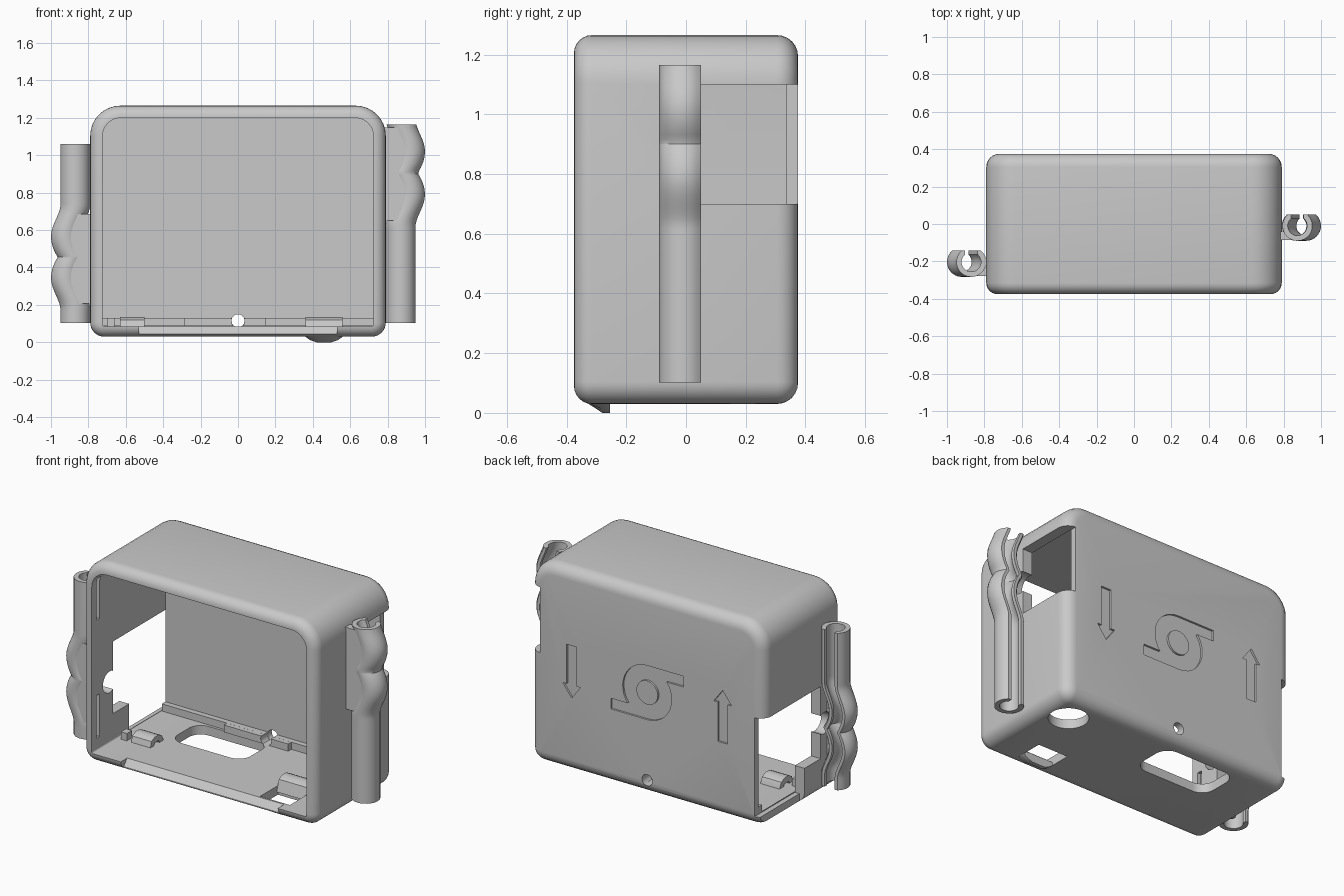
import bpy, bmesh, math

if "Cube" in bpy.data.objects:
    bpy.data.objects.remove(bpy.data.objects["Cube"])

grey = bpy.data.materials.new("warm_grey")
grey.diffuse_color = (0.585, 0.585, 0.585, 1)
grey.use_nodes = True
grey.node_tree.nodes["Principled BSDF"].inputs["Base Color"].default_value = grey.diffuse_color


def finish(name, bm):
    bmesh.ops.recalc_face_normals(bm, faces=bm.faces)
    me = bpy.data.meshes.new(name)
    bm.to_mesh(me)
    bm.free()
    me.materials.append(grey)
    ob = bpy.data.objects.new(name, me)
    bpy.context.collection.objects.link(ob)
    return ob


def loft(name, rings):
    """Closed solid through a list of equally long point rings."""
    bm = bmesh.new()
    vs = [[bm.verts.new(p) for p in r] for r in rings]
    n = len(rings[0])
    for a, b in zip(vs, vs[1:]):
        for i in range(n):
            j = (i + 1) % n
            bm.faces.new((a[i], a[j], b[j], b[i]))
    bm.faces.new(vs[0])
    bm.faces.new(vs[-1])
    return finish(name, bm)


def rounded(u0, u1, v0, v1, r_low, r_high, seg=8):
    pts = []
    for u, v, su, sv, a0 in ((u1, v1, -1, -1, 0), (u0, v1, 1, -1, 90),
                             (u0, v0, 1, 1, 180), (u1, v0, -1, 1, 270)):
        r = r_high if sv < 0 else r_low
        for k in range(seg + 1):
            a = math.radians(a0 + 90 * k / seg)
            pts.append((u + su * r + r * math.cos(a), v + sv * r + r * math.sin(a)))
    return pts


def prism(name, pts, lo, hi, axis):
    """Extrude a 2D outline along x, y or z."""
    place = {"x": lambda u, v, w: (w, u, v), "y": lambda u, v, w: (u, w, v),
             "z": lambda u, v, w: (u, v, w)}[axis]
    return loft(name, [[place(u, v, w) for u, v in pts] for w in (lo, hi)])


def box(name, x0, x1, y0, y1, z0, z1):
    return prism(name, [(x0, y0), (x1, y0), (x1, y1), (x0, y1)], z0, z1, "z")


def circle(u, v, r, n=32):
    return [(u + r * math.cos(2 * math.pi * i / n), v + r * math.sin(2 * math.pi * i / n))
            for i in range(n)]


def boolean(target, tool, op="DIFFERENCE"):
    m = target.modifiers.new("cut", "BOOLEAN")
    m.operation, m.object, m.solver = op, tool, "EXACT"
    bpy.context.view_layer.objects.active = target
    bpy.ops.object.modifier_apply(modifier=m.name)
    bpy.data.objects.remove(tool, do_unlink=True)


# Outer housing with rounded rims
rings = []
for side, B in ((-1, 0.06), (1, 0.07)):
    steps = [math.radians(90 * k / 6) for k in range(7)]
    for a in (steps if side < 0 else steps[::-1]):
        d = B * (1 - math.sin(a))
        y = side * (0.375 - B + B * math.cos(a))
        rings.append([(u, y, v) for u, v in rounded(-0.79 + d, 0.79 - d, 0.03 + d, 1.265 - d,
                                                    0.075 - d, 0.16 - d)])
housing = loft("housing", rings)

# Open front, lower lip notch and lid grooves
boolean(housing, prism("c", rounded(-0.725, 0.725, 0.085, 1.2, 0.01, 0.1), -0.5, 0.335, "y"))
boolean(housing, prism("c", [(-0.5, 0.045), (-0.345, 0.045), (-0.30, 0.1), (-0.5, 0.1)],
                       -0.53, 0.53, "x"))
for s in (-1, 1):
    for z in (0.16, 0.88):
        boolean(housing, box("c", s * 0.745, s * 0.7, -0.33, -0.30, z, z + 0.26))

# Side openings, running out through the back corners
boolean(housing, box("c", 0.724, 0.9, 0.01, 0.5, 0.70, 1.10))
boolean(housing, box("c", -0.9, -0.724, -0.17, 0.5, 0.25, 0.69))
boolean(housing, box("c", -0.9, -0.724, -0.015, 0.5, 0.086, 0.26))
boolean(housing, box("c", -0.9, -0.755, -0.015, 0.5, 0.0, 0.10))

# Round cable passages behind the clips
boolean(housing, prism("c", circle(-0.01, 0.90, 0.065), 0.70, 0.9, "x"))
boolean(housing, prism("c", circle(-0.203, 0.455, 0.065), -0.9, -0.70, "x"))

# Floor openings
boolean(housing, prism("c", circle(0.62, 0.19, 0.11), 0, 0.2, "z"))
boolean(housing, prism("c", rounded(-0.475, 0.015, 0.02, 0.285, 0.08, 0.08), 0, 0.2, "z"))
boolean(housing, box("c", 0.36, 0.56, -0.30, -0.13, 0, 0.2))

# Screw hole, and the ledge in front of it with its own matching gap
boolean(housing, prism("c", circle(0, 0.115, 0.035, 24), 0.2, 0.5, "y"))
for name, x0, x1, y0, y1 in (("back_ledge", -0.724, 0.724, 0.30, 0.334),
                             ("ledge_block", -0.285, 0.15, 0.27, 0.2995)):
    ledge = box(name, x0, x1, y0, y1, 0.086, 0.13)
    boolean(ledge, prism("c", circle(0, 0.115, 0.036, 24), 0.2, 0.5, "y"))


# Engraved arrows and fan mark on the back
def arrow(x, z, s):
    half = [(0.033, -0.16), (0.033, 0.08), (0.06, 0.08), (0, 0.16)]
    pts = half + [(-u, v) for u, v in half[2::-1]]
    return prism("c", [(x + u, z + s * v) for u, v in pts], 0.363, 0.4, "y")


boolean(housing, arrow(0.51, 0.64, -1))
boolean(housing, arrow(-0.51, 0.64, 1))
FZ = 0.65
fan = []
for s in (1, -1):
    fan += [(-0.245 * s, 0.10 * s), (-0.245 * s, 0.165 * s)]
    for k in range(17):
        a = math.radians(90 - 127 * k / 16)
        fan.append((s * 0.165 * math.cos(a), s * 0.165 * math.sin(a)))
mark = prism("c", [(u, FZ + v) for u, v in fan], 0.363, 0.4, "y")
boolean(mark, prism("c", circle(0, FZ, 0.072), 0.35, 0.42, "y"))
boolean(housing, mark)

# Hook below the floor, tapered toward its ends
hook = [(-0.335, 0.036), (-0.28, 0.0), (-0.255, 0.0), (-0.255, 0.05), (-0.335, 0.05)]
loft("latch_hook", [[(x, y, 0.04 - (0.04 - z) * f if z < 0.04 else z) for y, z in hook]
                    for x, f in ((0.36, 0.25), (0.385, 0.7), (0.42, 1), (0.50, 1),
                                 (0.535, 0.7), (0.56, 0.25))])

# Bent latch strips and locating peg on the floor
hump = [(-0.14, 0.05), (-0.12, 0.12), (-0.09, 0.135), (-0.05, 0.135), (-0.02, 0.12),
        (0.0, 0.08), (0.0, 0.05), (-0.03, 0.06), (-0.05, 0.10), (-0.09, 0.10), (-0.11, 0.05)]
prism("right_latch", hump, 0.36, 0.56, "x")
prism("left_latch", hump, -0.63, -0.50, "x")
box("locating_peg", -0.70, -0.66, -0.13, -0.08, 0.08, 0.13)


# Cable clips: open tube following a wavy path, with a web to the wall
def clip(name, side, cy, z0, z1, zc, bumps):
    R, r, top, gap = 0.08, 0.052, 0.06, 0.034
    a_out, a_in = math.asin(top / R), math.acos(gap / r)
    n = 20
    sec = []
    for k in range(n + 1):
        a = math.pi - a_out + (math.pi + 2 * a_out) * k / n
        sec.append((R * math.cos(a), R * math.sin(a)))
    sec += [(gap, top)]
    for k in range(n + 1):
        a = a_in - (math.pi + 2 * a_in) * k / n
        sec.append((r * math.cos(a), r * math.sin(a)))
    sec += [(-gap, top)]

    def shift(z):
        best = 0
        for c in bumps:
            if (z - c) * (zc - c) > 0:      # side facing the waist
                t = abs(z - c) / 0.13
                f = 1 - t * t
            else:
                t = min(abs(z - c) / 0.165, 1)
                f = (0.5 + 0.5 * math.cos(math.pi * t)) ** 0.8
            best = max(best, 0.05 * f)
        return best

    zs = [z0 + (z1 - z0) * i / 64 for i in range(65)]
    zs = sorted(zs + [zc])
    loft(name, [[(side * (0.87 + shift(z) + u), cy + v, z) for u, v in sec] for z in zs])
    web = loft(name + "_web", [[(side * 0.78, cy - 0.075, z),
                                (side * (0.86 + shift(z)), cy - 0.075, z),
                                (side * (0.822 + shift(z)), cy - 0.03, z),
                                (side * 0.78, cy - 0.03, z)]
                               for z in zs if min(bumps) - 0.15 < z < max(bumps) + 0.13])
    boolean(web, prism("c", circle(cy, zc, 0.065), side * 0.7, side * 0.82, "x"))


clip("right_cable_clip", 1, -0.01, 0.102, 1.165, 0.90, (1.02, 0.79))
clip("left_cable_clip", -1, -0.203, 0.102, 1.06, 0.455, (0.565, 0.345))

# Smooth shading with crisp edges
for ob in bpy.data.objects:
    ob.select_set(True)
bpy.context.view_layer.objects.active = housing
bpy.ops.object.shade_smooth_by_angle(angle=math.radians(30))
